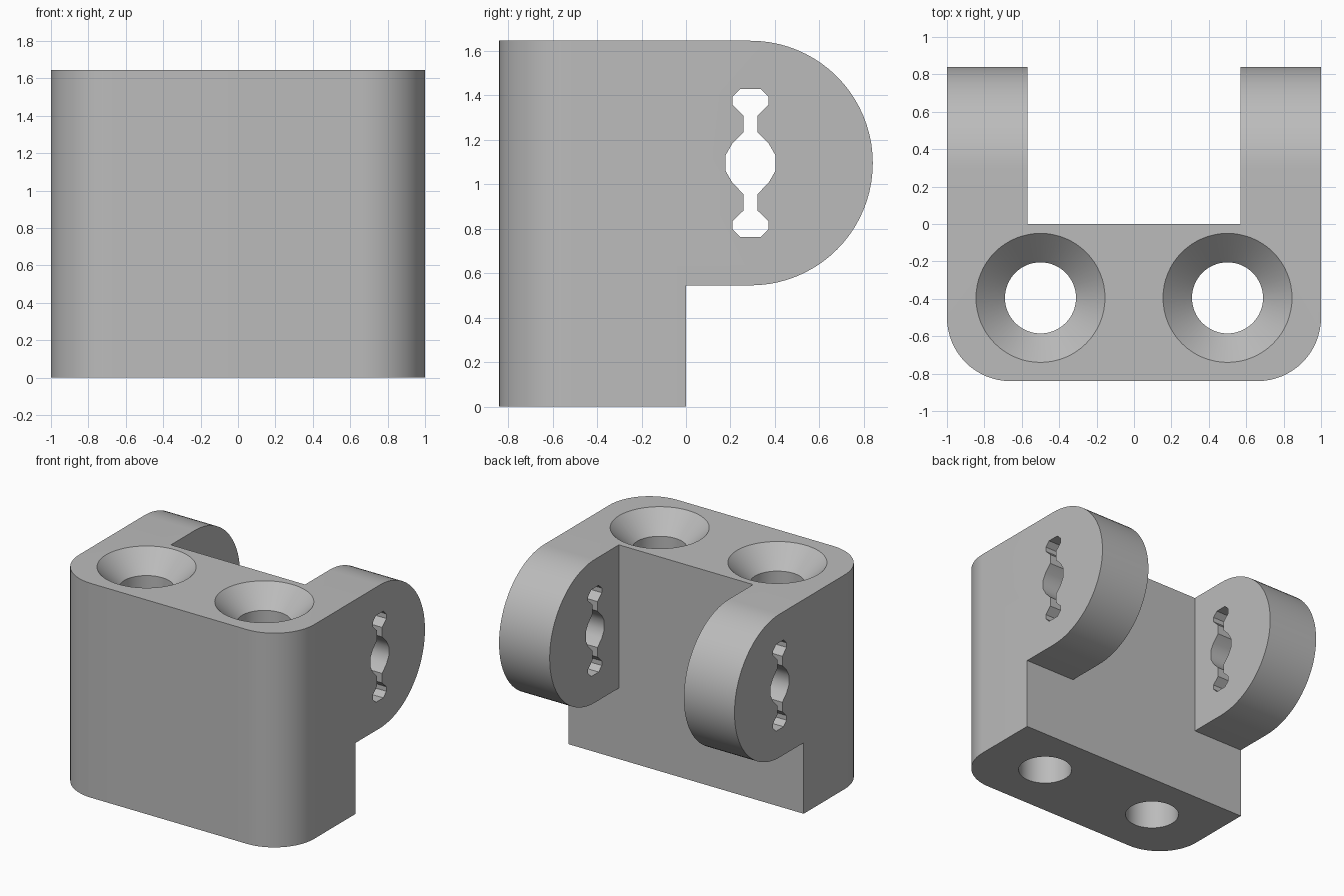
import bpy
import bmesh
from math import cos, sin, pi
from mathutils import Vector

if "Cube" in bpy.data.objects:
    bpy.data.objects.remove(bpy.data.objects["Cube"], do_unlink=True)

HEIGHT = 1.645
DEPTH = 0.84
ARM_BOTTOM = 0.545
ARM_INNER = 0.57
ARM_RADIUS = (HEIGHT - ARM_BOTTOM) / 2
ARM_Y = DEPTH - ARM_RADIUS
ARM_Z = HEIGHT - ARM_RADIUS

grey = bpy.data.materials.new("plain grey")
grey.use_nodes = True
colour = (0.5, 0.5, 0.5, 1)
grey.diffuse_color = colour
grey.node_tree.nodes["Principled BSDF"].inputs["Base Color"].default_value = colour


def arc(cx, cy, radius, start, end, steps):
    angles = [start + (end - start) * i / steps for i in range(steps + 1)]
    return [(cx + radius * cos(a), cy + radius * sin(a)) for a in angles]


def finish(name, bm):
    bmesh.ops.recalc_face_normals(bm, faces=bm.faces)
    mesh = bpy.data.meshes.new(name)
    bm.to_mesh(mesh)
    bm.free()
    mesh.materials.append(grey)
    obj = bpy.data.objects.new(name, mesh)
    bpy.context.collection.objects.link(obj)
    return obj


def prism(name, profile, place, low, high):
    """Extrude a closed profile between low and high; place maps (u, v, w) to a point."""
    bm = bmesh.new()
    face = bm.faces.new([bm.verts.new(place(u, v, low)) for u, v in profile])
    new = bmesh.ops.extrude_face_region(bm, geom=[face])["geom"]
    moved = [g for g in new if isinstance(g, bmesh.types.BMVert)]
    offset = Vector(place(0, 0, high)) - Vector(place(0, 0, low))
    bmesh.ops.translate(bm, verts=moved, vec=offset)
    return finish(name, bm)


def along_x(u, v, w):
    return (w, u, v)


def along_z(u, v, w):
    return (u, v, w)


def combine(target, tool, operation):
    mod = target.modifiers.new(operation.lower(), "BOOLEAN")
    mod.operation = operation
    mod.solver = "EXACT"
    mod.object = tool
    bpy.context.view_layer.objects.active = target
    bpy.ops.object.modifier_apply(modifier=mod.name)
    bpy.data.objects.remove(tool, do_unlink=True)


# Plan outline: block with rounded front corners and two rear arms
corner = 0.34
right_half = arc(1 - corner, corner - DEPTH, corner, -pi / 2, 0, 16)
right_half += [(1, 1), (ARM_INNER, 1), (ARM_INNER, 0)]
plan = right_half + [(-x, y) for x, y in reversed(right_half)]
bracket = prism("bracket", plan, along_z, -0.1, HEIGHT + 0.1)

# Side outline: straight block with round-ended raised arms
side = [(-1, 0), (0, 0), (0, ARM_BOTTOM)]
side += arc(ARM_Y, ARM_Z, ARM_RADIUS, -pi / 2, pi / 2, 40) + [(-1, HEIGHT)]
combine(bracket, prism("side_outline", side, along_x, -1.2, 1.2), "INTERSECT")

# Keyed slot through both arms, mirrored from one quarter
quarter = [(0.112, 0.035), (0.082, 0.088), (0.031, 0.14), (0.031, 0.213),
           (0.082, 0.262), (0.082, 0.297), (0.045, 0.333)]
half = [(u, -v) for u, v in reversed(quarter)] + quarter
slot = half + [(-u, v) for u, v in reversed(half)]
slot = [(ARM_Y + u, ARM_Z + v) for u, v in slot]
for low, high in ((-1.2, -0.3), (0.3, 1.2)):
    # stop each cutter inside the open gap between the arms
    combine(bracket, prism("slot_cutter", slot, along_x, low, high), "DIFFERENCE")

# Countersunk screw holes
hole, sink, slope = 0.19, 0.345, 0.155
rings = [(hole, -0.1), (hole, HEIGHT - slope), (sink, HEIGHT), (sink, HEIGHT + 0.1)]
for x in (-0.5, 0.5):
    bm = bmesh.new()
    loops = []
    for radius, z in rings:
        circle = arc(x, -0.395, radius, 0, 2 * pi, 64)[:-1]
        loops.append([bm.verts.new((px, py, z)) for px, py in circle])
    for a, b in zip(loops, loops[1:]):
        for i in range(len(a)):
            j = (i + 1) % len(a)
            bm.faces.new((a[i], a[j], b[j], b[i]))
    bm.faces.new(loops[0])
    bm.faces.new(loops[-1])
    combine(bracket, finish("screw_cutter", bm), "DIFFERENCE")

# Smooth curves with crisp edges
bpy.ops.object.select_all(action="DESELECT")
bracket.select_set(True)
bpy.context.view_layer.objects.active = bracket
bpy.ops.object.shade_smooth_by_angle(angle=pi / 6)
